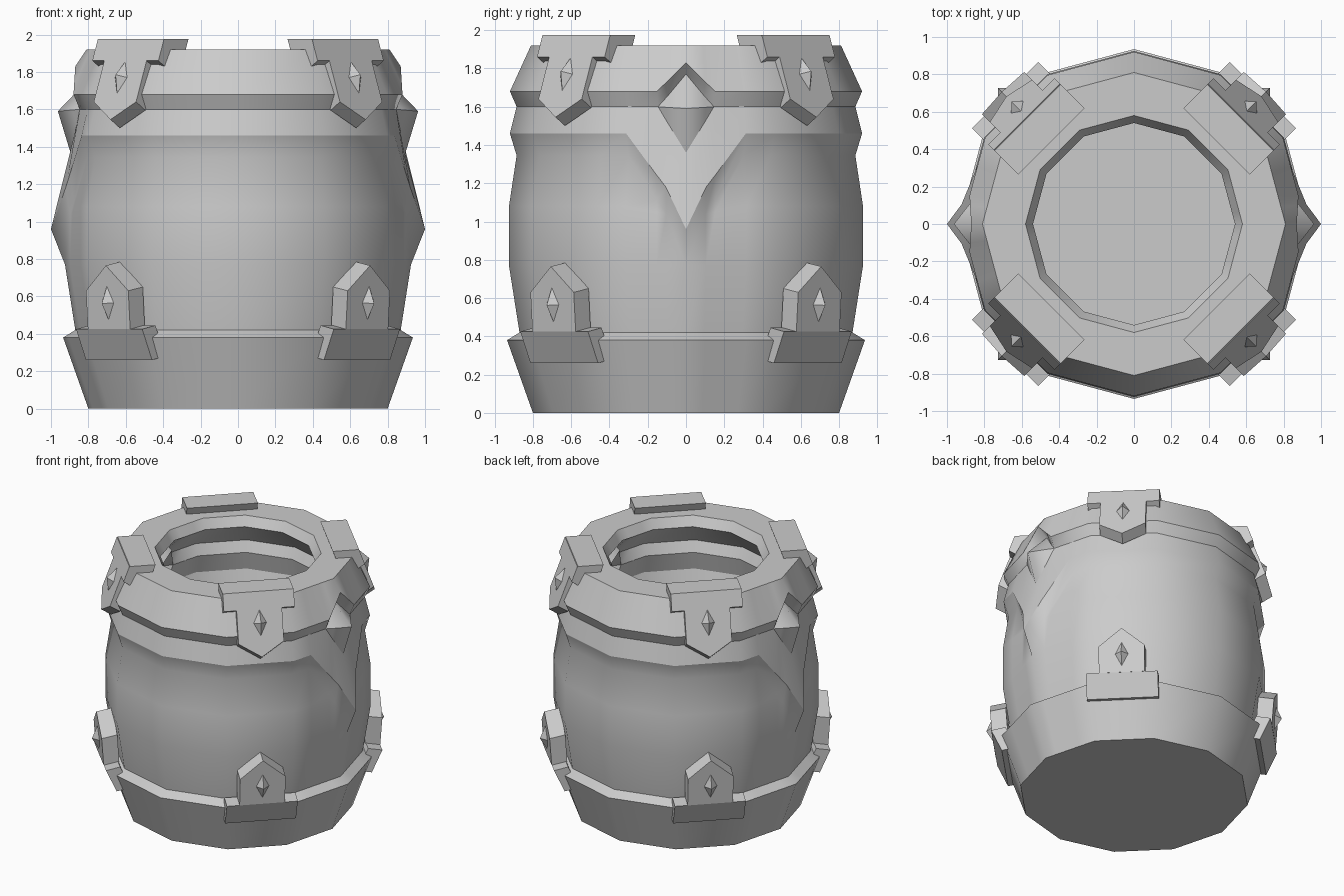
import bpy, bmesh, math
from mathutils import Vector, Matrix

old = bpy.data.objects.get("Cube")
if old:
    bpy.data.objects.remove(old, do_unlink=True)

# Single plain colour
GREY = (0.6, 0.6, 0.6, 1)
grey = bpy.data.materials.new("plain_grey")
grey.use_nodes = True
grey.diffuse_color = GREY
grey.node_tree.nodes["Principled BSDF"].inputs["Base Color"].default_value = GREY


def finish(bm, name):
    bmesh.ops.recalc_face_normals(bm, faces=bm.faces)
    mesh = bpy.data.meshes.new(name)
    bm.to_mesh(mesh)
    bm.free()
    mesh.materials.append(grey)
    obj = bpy.data.objects.new(name, mesh)
    bpy.context.collection.objects.link(obj)
    return obj


# Barrel: each ring is a list of (degrees from the x axis, z, radius) stops
def flat(z, r):
    return [(0, z, r)]


LIP = [(0, 1.83, .87), (9.8, 1.68, .92)]
RECESS = [(0, 1.77, .79), (9.8, 1.6, .885)]
KITE_MID = [(0, 1.59, .963), (9.8, 1.6, .885)]
KITE_LOW = [(0, 1.36, .893), (9.8, 1.6, .885)]
BAND = [(0, .96, 1.0), (6.5, 1.18, .95), (20.5, 1.46, .92)]
BAND_LOW = [(0, .77, .925), (6.5, 1.04, .925), (20.5, 1.345, .885)]
BELLY = [(0, .77, .925), (6.5, 1.04, .925), (20.5, 1.08, .925)]
SHELL = [flat(.77, .925), BELLY, BAND_LOW, BAND, KITE_LOW, KITE_MID, RECESS, LIP]
WALL = .23


def sample(stops, a):
    for (a0, z0, r0), (a1, z1, r1) in zip(stops, stops[1:]):
        if a <= a1:
            f = (a - a0) / (a1 - a0)
            return z0 + (z1 - z0) * f, r0 + (r1 - r0) * f
    return stops[-1][1:]


def make_barrel():
    outer = [flat(0, .8), flat(.38, .935), flat(.42, .87)] + SHELL + [flat(1.92, .81)]
    inner = [[(a, z, r - WALL) for a, z, r in ring] for ring in reversed(SHELL)]
    rings = outer + [flat(1.92, .58), flat(1.85, .54)] + inner + [flat(.25, .62)]
    soft = [SHELL[0], BELLY, BAND_LOW]
    angles = [30.0 * i for i in range(12)]
    angles += [(c + s * d) % 360 for c in (0, 180) for s in (-1, 1) for d in (6.5, 9.8, 20.5)]
    angles.sort()
    bm = bmesh.new()
    known = {}

    def point(stops, a):
        off = min(a % 180, 180 - a % 180)
        z, r = sample(stops, off)
        # straight chords between the twelve corners
        r *= math.cos(math.radians(15)) / math.cos(math.radians(a % 30 - 15))
        t = math.radians(a)
        p = (round(r * math.cos(t), 4), round(r * math.sin(t), 4), round(z, 4))
        if p not in known:
            known[p] = bm.verts.new(p)
        return known[p]

    grid = [[point(ring, a) for a in angles] for ring in rings]
    n = len(angles)
    for low, high in zip(grid, grid[1:]):
        for i in range(n):
            j = (i + 1) % n
            quad = list(dict.fromkeys([low[i], low[j], high[j], high[i]]))
            if len(quad) > 2 and not bm.faces.get(quad):
                bm.faces.new(quad)
    bm.faces.new(grid[0])
    bm.faces.new(grid[-1])
    for f in bm.faces:
        f.smooth = True
    for ring, row in zip(rings, grid):
        if ring in soft:
            continue
        for i in range(n):
            a, b = row[i], row[(i + 1) % n]
            edge = bm.edges.get((a, b)) if a != b else None
            if edge:
                edge.smooth = False
    finish(bm, "barrel")


# Bracket pieces: local axes are x = outward, y = sideways, z = up
def prism(bm, outline, reach, shift):
    front = [Vector((reach(z), t, z)) for t, z in outline]
    back = [p + Vector(shift) for p in front]
    f = [bm.verts.new(p) for p in front]
    b = [bm.verts.new(p) for p in back]
    bm.faces.new(f)
    bm.faces.new(b[::-1])
    for i in range(len(f)):
        j = (i + 1) % len(f)
        bm.faces.new((f[i], b[i], b[j], f[j]))


def stud(bm, r, z, lean):
    m = (Matrix.Translation((r, 0, z)) @ Matrix.Rotation(lean, 4, 'Y')
         @ Matrix.Diagonal((.045, .045, .09, 1)))
    tips = [bm.verts.new(m @ Vector(p)) for p in
            ((0, 1, 0), (0, 0, 1), (0, -1, 0), (0, 0, -1))]
    for x in (1, -1):
        peak = bm.verts.new(m @ Vector((x, 0, 0)))
        for i in range(4):
            bm.faces.new((peak, tips[i], tips[(i + 1) % 4]))


def upper_bracket(bm):
    def reach(z):
        return .81 + .36 * (1.975 - z)
    shift = (-.07, 0, -.045)
    prism(bm, [(-.25, 1.975), (.25, 1.975), (.25, 1.86), (.16, 1.86), (.16, 1.64),
               (0, 1.545), (-.16, 1.64), (-.16, 1.86), (-.25, 1.86)], reach, shift)
    # flange lying over the rim
    prism(bm, [(-.25, 1.975), (.25, 1.975), (.25, 1.915), (-.25, 1.915)],
          lambda z: reach(z) - .005, (-.18, 0, 0))
    stud(bm, reach(1.77), 1.77, -.35)


def lower_bracket(bm):
    def reach(z):
        return .975 + .07 * (z - .42)
    prism(bm, [(-.25, .26), (.25, .26), (.25, .425), (-.25, .425)],
          lambda z: .9 + .45 * (z - .26), (-.1, 0, .02))
    prism(bm, [(-.16, .425), (.16, .425), (.16, .63), (0, .765), (-.16, .63)],
          reach, (-.11, 0, .02))
    stud(bm, reach(.565), .565, .07)


make_barrel()
for i, corner in enumerate(("back_left", "back_right", "front_right", "front_left")):
    for kind, build in (("upper", upper_bracket), ("lower", lower_bracket)):
        bm = bmesh.new()
        build(bm)
        bm.transform(Matrix.Rotation(math.radians(45 + 90 * i), 4, 'Z'))
        finish(bm, f"{kind}_bracket_{corner}")
